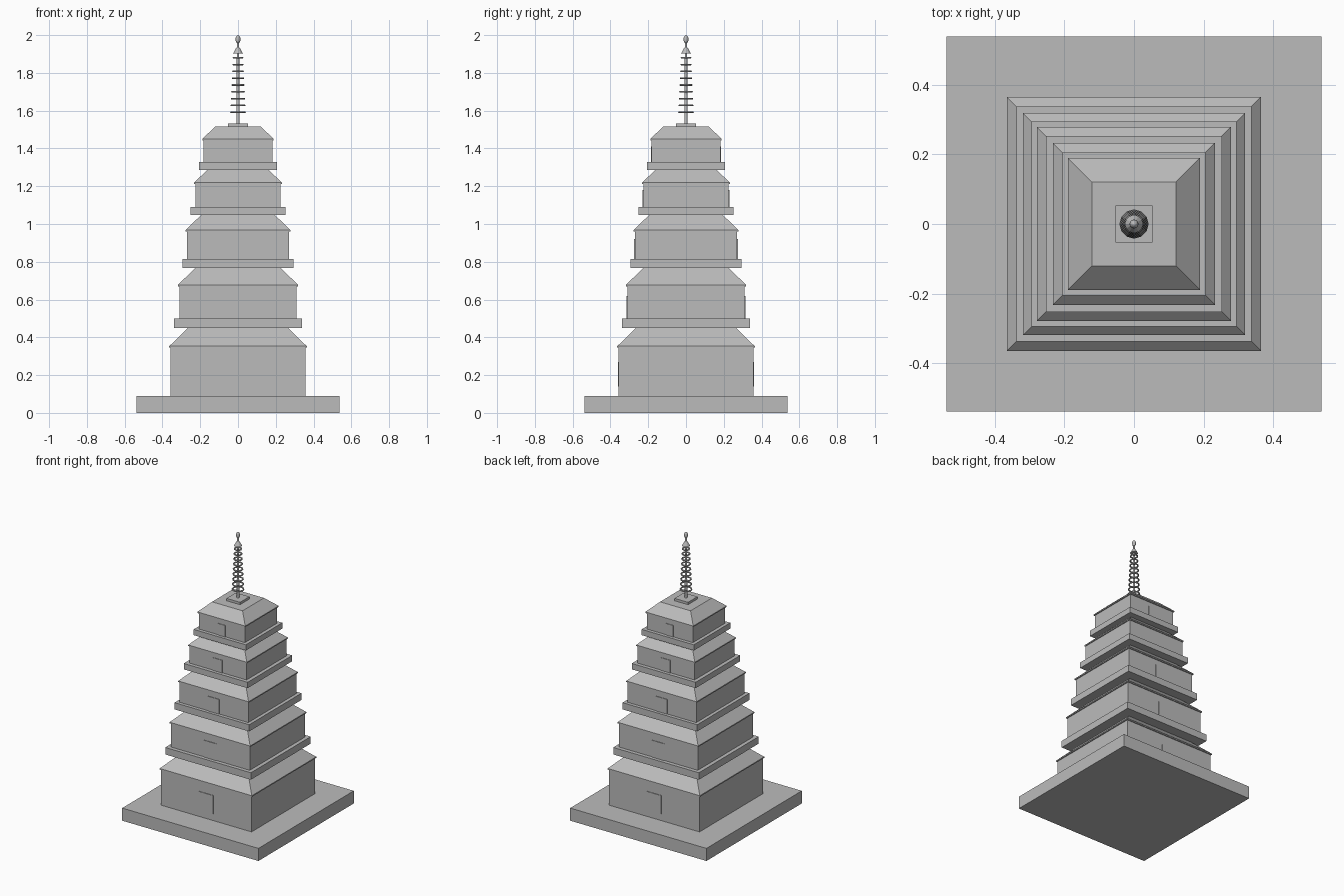
import bpy
import math

cube = bpy.data.objects.get("Cube")
if cube:
    bpy.data.objects.remove(cube, do_unlink=True)

stone = bpy.data.materials.new("grey_stone")
stone.use_nodes = True
GREY = (0.5, 0.5, 0.5, 1)
stone.diffuse_color = GREY
stone.node_tree.nodes["Principled BSDF"].inputs["Base Color"].default_value = GREY


def finish(name):
    ob = bpy.context.object
    ob.name = name
    ob.data.materials.append(stone)
    return ob


def box(name, half_x, half_y, z0, z1, y=0):
    bpy.ops.mesh.primitive_cube_add(size=1, location=(0, y, (z0 + z1) / 2))
    ob = finish(name)
    ob.scale = (2 * half_x, 2 * half_y, z1 - z0)
    return ob


def hipped_roof(name, eave, top, z0, z1, lip=0.008):
    """Square frustum with a thin upright eave edge."""
    rings = [(eave, z0), (eave, z0 + lip), (top, z1)]
    corners = [(-1, -1), (1, -1), (1, 1), (-1, 1)]
    verts = [(sx * h, sy * h, z) for h, z in rings for sx, sy in corners]
    faces = [(3, 2, 1, 0), (8, 9, 10, 11)]
    for r in (0, 4):
        for i in range(4):
            j = (i + 1) % 4
            faces.append((r + i, r + j, r + 4 + j, r + 4 + i))
    mesh = bpy.data.meshes.new(name)
    mesh.from_pydata(verts, [], faces)
    mesh.materials.append(stone)
    ob = bpy.data.objects.new(name, mesh)
    bpy.context.collection.objects.link(ob)


def cone(name, r0, r1, z0, z1, sides=12):
    bpy.ops.mesh.primitive_cone_add(vertices=sides, radius1=r0, radius2=r1,
                                    depth=z1 - z0, location=(0, 0, (z0 + z1) / 2))
    finish(name)


# Ground slab
box("base_slab", 0.538, 0.538, 0, 0.09)

# Storeys: deck half width, wall half width, eave half width,
# floor height, deck top, eave height, roof top, door sill, door head
storeys = [
    (None, 0.357, 0.364, 0.09, 0.09, 0.345, 0.45, 0.14, 0.27),
    (0.338, 0.311, 0.318, 0.45, 0.50, 0.67, 0.767, 0.50, 0.62),
    (0.295, 0.271, 0.278, 0.767, 0.815, 0.96, 1.048, 0.815, 0.92),
    (0.252, 0.226, 0.232, 1.048, 1.09, 1.212, 1.287, 1.09, 1.18),
    (0.206, 0.182, 0.189, 1.287, 1.328, 1.443, 1.515, 1.328, 1.41),
]
for n, (deck, wall, eave, z0, z1, z2, z3, d0, d1) in enumerate(storeys, 1):
    if deck:
        box(f"deck_{n}", deck, deck, z0, z1)
    box(f"wall_{n}", wall, wall, z1, z2)
    hipped_roof(f"roof_{n}", eave, eave - (z3 - z2) * 0.95, z2, z3)
    # Doors on the front and back walls
    for side, y in (("front", -wall), ("back", wall)):
        box(f"{side}_door_{n}", wall * 0.16, 0.004, d0, d1, y)

# Spire
box("spire_foot", 0.053, 0.053, 1.515, 1.532)
cone("spire_pole", 0.009, 0.006, 1.53, 1.97)
RINGS = 9
for i in range(RINGS):
    t = i / (RINGS - 1)
    bpy.ops.mesh.primitive_torus_add(
        major_segments=12, minor_segments=6, major_radius=0.037 - 0.014 * t,
        minor_radius=0.005, location=(0, 0, 1.592 + 0.288 * t))
    finish(f"spire_ring_{i + 1}")
cone("spire_cap", 0.026, 0.008, 1.903, 1.935)

# Teardrop finial
bpy.ops.mesh.primitive_uv_sphere_add(segments=12, ring_count=8, radius=0.013,
                                     location=(0, 0, 1.978))
finish("finial").scale.z = 1.7
